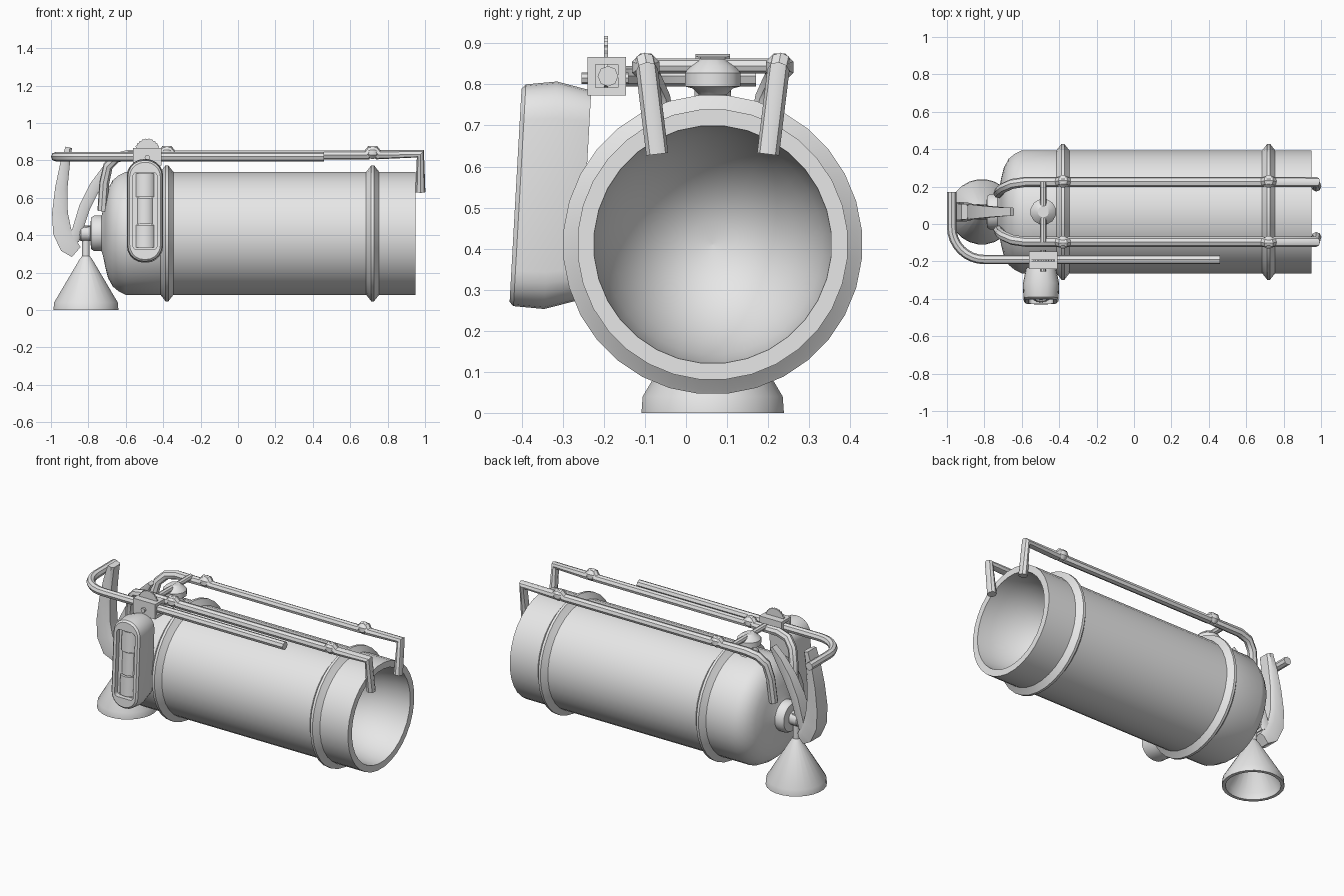
import bpy, bmesh, math
from mathutils import Vector

if "Cube" in bpy.data.objects:
    bpy.data.objects.remove(bpy.data.objects["Cube"])

grey = bpy.data.materials.new("light_grey")
grey.diffuse_color = (0.8, 0.8, 0.8, 1)
grey.use_nodes = True
grey.node_tree.nodes["Principled BSDF"].inputs["Base Color"].default_value = grey.diffuse_color
CY, CZ = 0.065, 0.41          # tank axis


def finish(name, me, angle=35):
    me.materials.clear()
    me.materials.append(grey)
    me.shade_smooth()
    me.set_sharp_from_angle(angle=math.radians(angle))
    ob = bpy.data.objects.new(name, me)
    bpy.context.collection.objects.link(ob)
    return ob


def loft(name, rings, angle=35):
    """Skin a row of equal-sized point rings and cap both ends."""
    bm = bmesh.new()
    vs = [[bm.verts.new(p) for p in r] for r in rings]
    n = len(vs[0])
    for a, b in zip(vs, vs[1:]):
        for i in range(n):
            j = (i + 1) % n
            bm.faces.new((a[i], a[j], b[j], b[i]))
    bm.faces.new(vs[0][::-1])
    bm.faces.new(vs[-1])
    bmesh.ops.recalc_face_normals(bm, faces=bm.faces)
    me = bpy.data.meshes.new(name)
    bm.to_mesh(me)
    bm.free()
    return finish(name, me, angle)


def lathe(name, profile, centre, axis, n=24, angle=35):
    """profile = (position along axis, radius)"""
    rings = []
    for t, r in profile:
        ring = []
        for i in range(n):
            a = 2 * math.pi * (i + 0.5) / n
            u, v = centre[0] + r * math.cos(a), centre[1] + r * math.sin(a)
            ring.append({'x': (t, u, v), 'y': (u, t, v), 'z': (u, v, t)}[axis])
        rings.append(ring)
    return loft(name, rings, angle)


def tube(name, pts, r, res=2):
    cu = bpy.data.curves.new(name, 'CURVE')
    cu.dimensions = '3D'
    cu.bevel_depth, cu.bevel_resolution, cu.use_fill_caps = r, res, True
    sp = cu.splines.new('POLY')
    sp.points.add(len(pts) - 1)
    for p, q in zip(sp.points, pts):
        p.co = (*q, 1)
    tmp = bpy.data.objects.new(name + "_path", cu)
    bpy.context.collection.objects.link(tmp)
    dg = bpy.context.evaluated_depsgraph_get()
    me = bpy.data.meshes.new_from_object(tmp.evaluated_get(dg))
    bpy.data.objects.remove(tmp)
    return finish(name, me, 40)


def lever(name, path):
    """Flat bar in the xz plane; path = (x, z, half width in y, half thickness)"""
    rings = []
    for i, (x, z, w, t) in enumerate(path):
        a, b = path[max(i - 1, 0)], path[min(i + 1, len(path) - 1)]
        d = Vector((b[0] - a[0], b[1] - a[1])).normalized()
        nx, nz = -d.y * t, d.x * t
        rings.append([(x + s * nx, CY + k * w, z + s * nz)
                      for s, k in ((1, -.7), (1, .7), (.4, 1), (-1, 1), (-1, -1), (.4, -1))])
    return loft(name, rings, 40)


def rounded(hw, hh, r, y, cx=-0.497, cz=0.53, tilt=0.056):
    """Rounded rectangle facing front, leaning with height."""
    pts = []
    for k, (sx, sz) in enumerate(((1, 1), (-1, 1), (-1, -1), (1, -1))):
        for i in range(6):
            a = math.pi / 2 * (k + i / 5)
            x = sx * (hw - r) + r * math.cos(a)
            z = sz * (hh - r) + r * math.sin(a)
            pts.append((cx + x, y + z * tilt, cz + z))
    return pts


# tank: neck, dome, two raised bands, rim and hollow end
def band(x):
    return [(x - .035, .33), (x - .015, .355), (x - .008, .365), (x + .008, .365),
            (x + .015, .355), (x + .035, .33)]


bowl = [(0.95 - 0.42 * math.sin(a), 0.29 * math.cos(a))
        for a in (math.pi / 2 * i / 8 for i in range(8))]
lathe("tank", [(-.85, .03), (-.84, .042), (-.79, .042), (-.785, .085), (-.77, .095),
               (-.73, .095), (-.722, .12), (-.71, .18), (-.695, .24), (-.67, .285),
               (-.64, .31), (-.6, .33)] + band(-.38) + band(.72)
      + [(.95, .33)] + bowl + [(.53, .001)], (CY, CZ), 'x', 32)

# pair of top rails, each running from the dome to a leg on the rear rim
for side, s in (("left", 1), ("right", -1)):
    def at(x, off, z):
        return (x, CY + s * off, z)
    rail = [at(-.725, .10, .53), at(-.715, .115, .68), at(-.695, .13, .77),
            at(-.65, .15, .815), at(-.58, .16, .83)]
    for x in (-.38, .72):
        rail += [at(x - .03, .16, .83), at(x - .012, .165, .853),
                 at(x + .012, .165, .853), at(x + .03, .16, .83)]
    rail += [at(.975, .16, .835), at(.975, .135, .63)]
    tube(side + "_rail", rail, .027)
    for j, x in enumerate((-.38, .72)):
        lathe(f"{side}_rail_collar_{j + 1}", [(x - .025, .026), (x - .008, .036),
              (x + .008, .036), (x + .025, .026)], (CY + s * .163, .842), 'x', 8)

# cross bar and valve knob between the rails
tube("cross_bar", [(-.485, CY - .16, .845), (-.485, CY + .16, .845)], .018)
lathe("valve_knob", [(.71, .065), (.755, .055), (.775, .035), (.79, .05), (.795, .07),
                     (.828, .07), (.845, .055), (.862, .03)], (-.485, CY), 'z', 12)

# discharge horn with hollow mouth, and its stem
lathe("horn", [(.45, .028), (.38, .028), (.375, .02), (.29, .02), (.27, .035), (.04, .172),
               (.0, .175), (.0, .155), (.04, .15), (.23, .02)], (-.813, CY), 'z', 24)

# operating levers
lever("outer_lever", [(-.905, .87, .042, .018), (-.925, .78, .044, .026),
                      (-.945, .65, .048, .033), (-.952, .52, .052, .042),
                      (-.94, .42, .052, .05), (-.905, .345, .05, .05),
                      (-.865, .31, .04, .035)])
lever("inner_lever", [(-.65, .82, .022, .012), (-.70, .755, .024, .025),
                      (-.765, .66, .03, .03), (-.82, .55, .036, .03),
                      (-.855, .44, .04, .028), (-.875, .37, .04, .025)])

# hooked hose along the front side
hook = [(-.975, .17, .82)]
for i in range(9):
    a = math.pi / 2 * i / 8
    hook.append((-.80 - .175 * math.cos(a), -.015 - .175 * math.sin(a), .82))
tube("hose", hook + [(.46, -.19, .82)], .025)

# hose clamp: square sleeve, side pin and thumb wheel
def square(h, x):
    return [(x, -.193 + a * h, .82 + b * h) for a, b in ((1, 1), (-1, 1), (-1, -1), (1, -1))]


loft("hose_clamp", [square(.028, -.47), square(.028, -.562), square(.047, -.562),
                    square(.047, -.408), square(.028, -.408), square(.028, -.46)])
tube("clamp_pin", [(-.485, -.255, .815), (-.485, -.14, .815)], .014)
wheel = [[(-.485 + r * math.cos(a), y, .85 + r * math.sin(a))
          for i in range(48) for a in (2 * math.pi * i / 48,)
          for r in (.068 if i % 2 else .063,)] for y in (-.2, -.19)]
loft("thumb_wheel", wheel)

# gauge case with recessed front
loft("gauge_case", [rounded(.08, .255, .075, -.245), rounded(.097, .277, .09, -.33),
                    rounded(.092, .27, .086, -.405), rounded(.082, .26, .078, -.415),
                    rounded(.064, .206, .02, -.415), rounded(.064, .206, .02, -.385)], 30)

# three rollers inside the recess
for j, (z0, z1, r) in enumerate(((.335, .455, .058), (.46, .60, .05), (.605, .73, .058))):
    rings = []
    for z in (z0, z1):
        yc = -.36 + (z - .53) * .056
        rings.append([(-.497 + r * math.cos(a), yc + r * .85 * math.sin(a), z)
                      for a in (2 * math.pi * i / 16 for i in range(16))])
    loft(f"roller_{j + 1}", rings)
